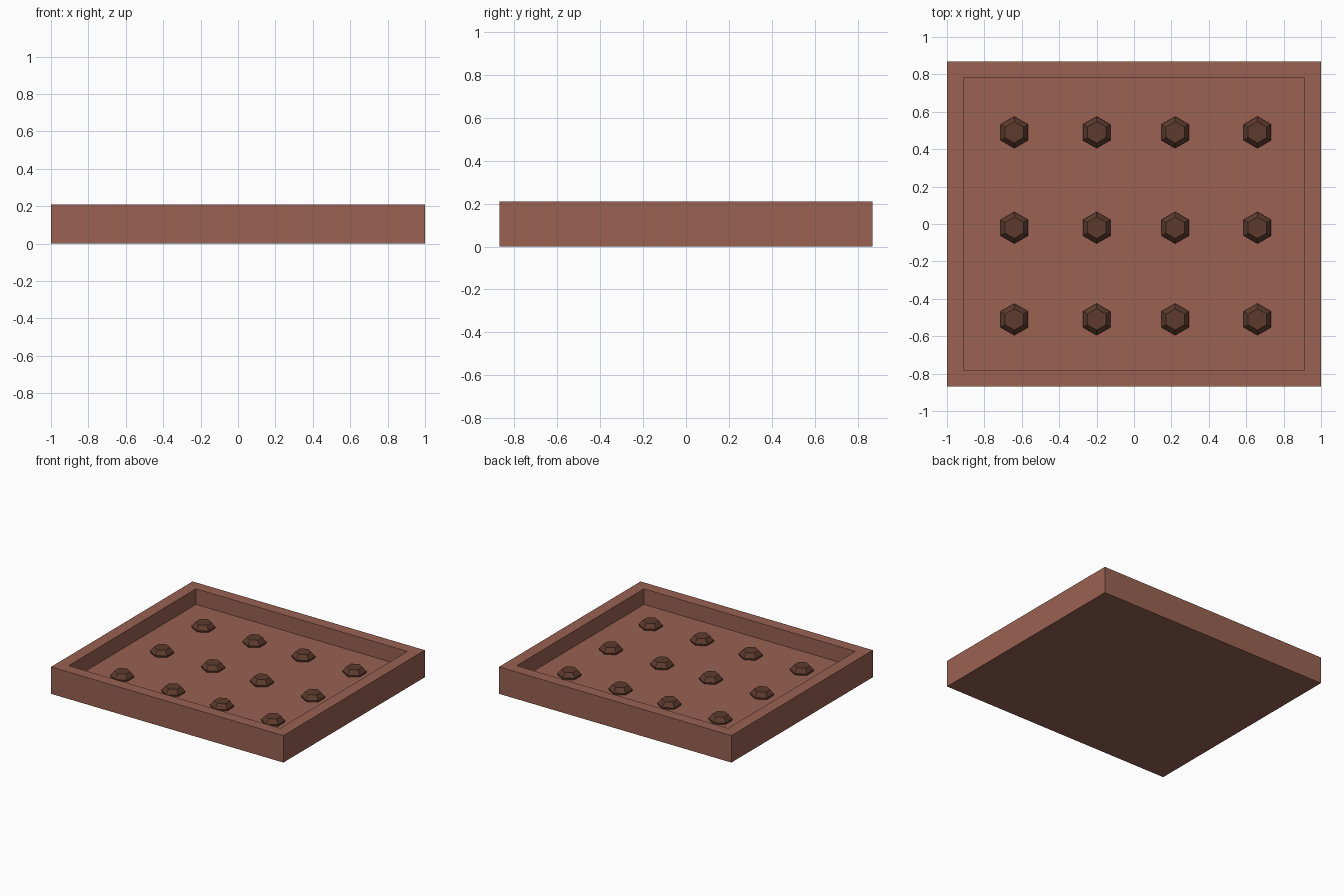
import bpy, bmesh, math

if "Cube" in bpy.data.objects:
    bpy.data.objects.remove(bpy.data.objects["Cube"])

def material(name, rgb):
    m = bpy.data.materials.new(name)
    m.diffuse_color = (*rgb, 1)
    m.use_nodes = True
    m.node_tree.nodes["Principled BSDF"].inputs["Base Color"].default_value = m.diffuse_color
    return m

clay = material("clay brown", (0.32, 0.122, 0.085))
dark = material("dark brown", (0.112, 0.044, 0.027))

def finish(name, bm, mat):
    bmesh.ops.recalc_face_normals(bm, faces=bm.faces)
    me = bpy.data.meshes.new(name)
    bm.to_mesh(me)
    bm.free()
    me.materials.append(mat)
    ob = bpy.data.objects.new(name, me)
    bpy.context.collection.objects.link(ob)
    return ob

def loft(rings):
    """Closed solid through a list of vertex rings, capped at both ends."""
    bm = bmesh.new()
    loops = [[bm.verts.new(p) for p in ring] for ring in rings]
    n = len(loops[0])
    for a, b in zip(loops, loops[1:]):
        for i in range(n):
            j = (i + 1) % n
            bm.faces.new((a[i], a[j], b[j], b[i]))
    bm.faces.new(loops[0][::-1])
    bm.faces.new(loops[-1])
    return bm

def rect(x, y, z):
    return [(-x, -y, z), (x, -y, z), (x, y, z), (-x, y, z)]

def hexagon(r, z):
    angles = [math.radians(30 + 60 * i) for i in range(6)]
    return [(r * math.cos(a), r * math.sin(a), z) for a in angles]

# tray: outer wall, flat rim, inner wall, recessed floor
FLOOR, TOP = 0.088, 0.21
tray = loft([rect(1, 0.87, 0), rect(1, 0.87, TOP),
             rect(0.91, 0.783, TOP), rect(0.91, 0.783, FLOOR)])
finish("tray", tray, clay)

# grid of faceted hexagonal studs on the floor
for row, y in enumerate((-0.51, -0.02, 0.49)):
    for col, x in enumerate((-0.64, -0.20, 0.22, 0.66)):
        bm = loft([hexagon(0.08, FLOOR - 0.005), hexagon(0.085, 0.102),
                   hexagon(0.057, 0.135)])
        ob = finish(f"stud_{row}_{col}", bm, dark)
        ob.location = (x, y, 0)
